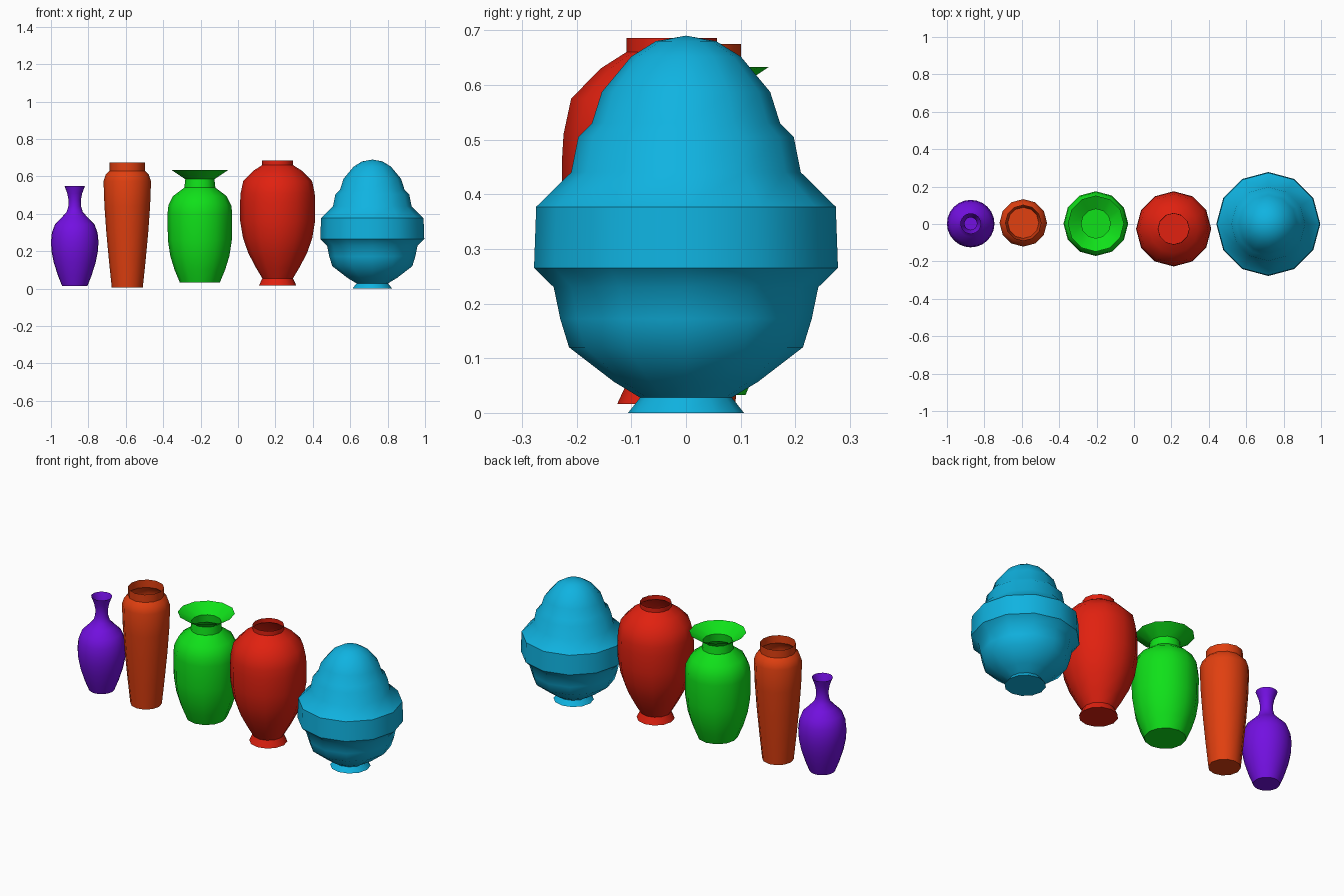
import bpy, bmesh, math


def material(name, rgb):
    m = bpy.data.materials.new(name)
    m.diffuse_color = (*rgb, 1)
    return m


def lathe(name, centre, profile, sides, rgb, angle=40):
    """Revolve (radius, z) points; floor is closed, radius 0 ends in a tip."""
    bm = bmesh.new()
    rings = []
    for r, z in profile:
        if r == 0:
            rings.append([bm.verts.new((0, 0, z))])
        else:
            rings.append([bm.verts.new((r * math.cos(2 * math.pi * i / sides),
                                        r * math.sin(2 * math.pi * i / sides), z))
                          for i in range(sides)])
    bm.faces.new(rings[0][::-1])
    for a, b in zip(rings, rings[1:]):
        for i in range(sides):
            j = (i + 1) % sides
            if len(b) == 1:
                bm.faces.new((a[i], a[j], b[0]))
            else:
                bm.faces.new((a[i], a[j], b[j], b[i]))
    me = bpy.data.meshes.new(name)
    bm.to_mesh(me)
    bm.free()
    me.materials.append(material(name + "_glaze", rgb))
    ob = bpy.data.objects.new(name, me)
    ob.location = (*centre, 0)
    bpy.context.collection.objects.link(ob)
    bpy.ops.object.select_all(action='DESELECT')
    ob.select_set(True)
    bpy.context.view_layer.objects.active = ob
    bpy.ops.object.shade_smooth_by_angle(angle=math.radians(angle))
    return ob


# Slim bottle vase
lathe("purple_bottle_vase", (-0.873, 0.002),
      [(0.068, 0.015), (0.09, 0.07), (0.112, 0.14), (0.124, 0.20), (0.127, 0.25),
       (0.122, 0.30), (0.105, 0.345), (0.07, 0.38), (0.043, 0.41), (0.034, 0.44),
       (0.033, 0.475), (0.04, 0.51), (0.055, 0.55)], 24, (0.17, 0.005, 0.75))

# Tall tapered vase
lathe("orange_tall_vase", (-0.592, 0.006),
      [(0.083, 0.006), (0.098, 0.15), (0.112, 0.30), (0.122, 0.44), (0.127, 0.575),
       (0.115, 0.61), (0.095, 0.63), (0.095, 0.675)], 12, (0.75, 0.05, 0.005))

# Wide-lipped vase
lathe("green_flared_vase", (-0.204, 0.002),
      [(0.107, 0.033), (0.135, 0.10), (0.158, 0.175), (0.171, 0.26), (0.173, 0.40),
       (0.168, 0.445), (0.143, 0.495), (0.083, 0.54), (0.078, 0.585), (0.15, 0.633)],
      12, (0.005, 0.75, 0.01))

# Big-shouldered urn
lathe("red_urn", (0.212, -0.026),
      [(0.10, 0.016), (0.082, 0.055), (0.115, 0.11), (0.157, 0.19), (0.185, 0.27),
       (0.20, 0.36), (0.201, 0.46), (0.198, 0.51), (0.184, 0.575), (0.13, 0.63),
       (0.083, 0.66), (0.083, 0.686)], 12, (0.75, 0.015, 0.005))

# Closed lidded jar with domed top
lathe("blue_domed_jar", (0.718, 0.0),
      [(0.106, 0), (0.084, 0.028), (0.132, 0.057), (0.214, 0.12), (0.23, 0.172),
       (0.242, 0.23), (0.278, 0.265), (0.274, 0.377), (0.21, 0.44), (0.197, 0.505),
       (0.172, 0.53), (0.154, 0.587), (0.10, 0.652), (0.055, 0.68), (0, 0.69)],
      12, (0.005, 0.45, 0.75))
